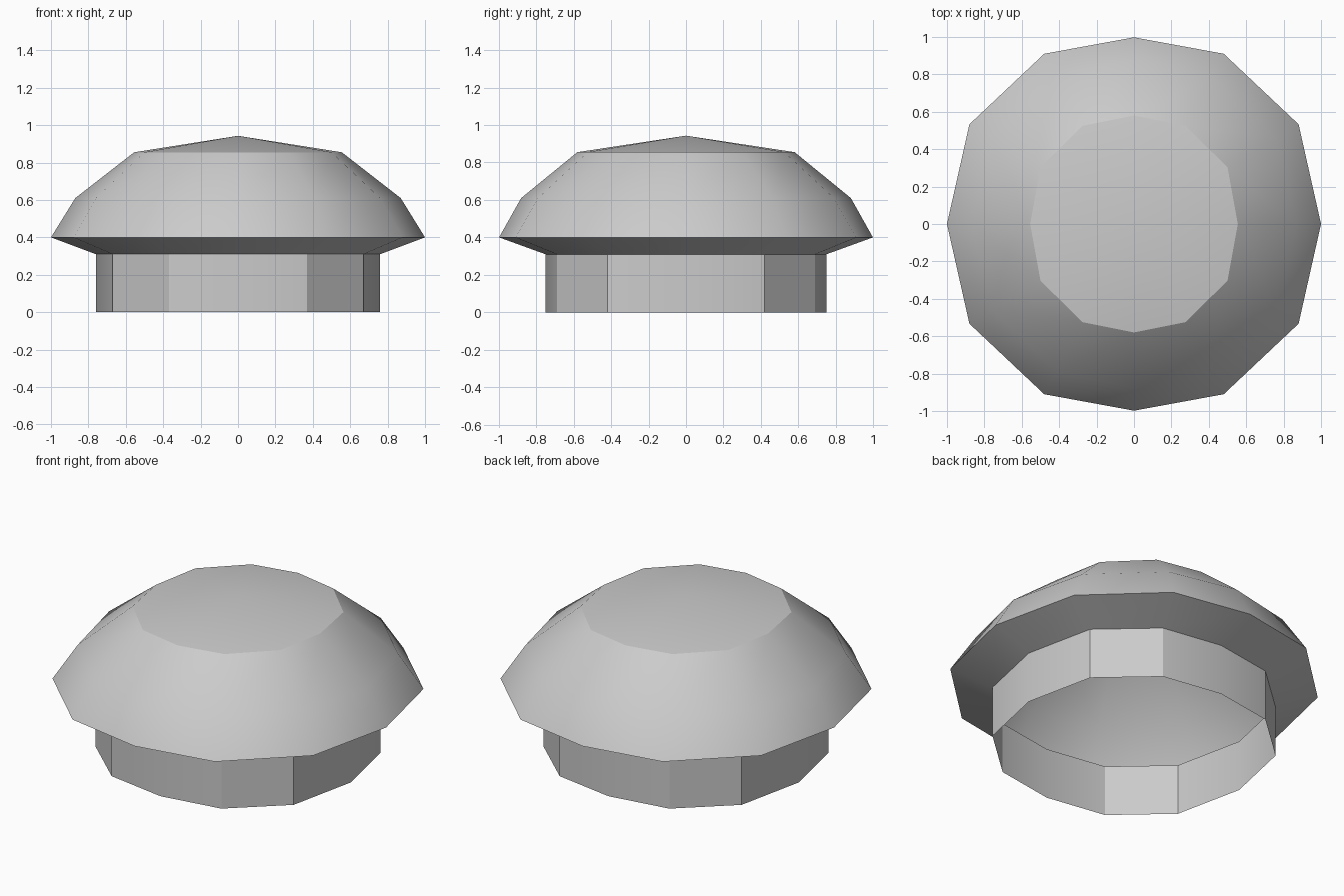
import bpy
import bmesh
from math import radians

cube = bpy.data.objects.get("Cube")
if cube:
    bpy.data.objects.remove(cube, do_unlink=True)

grey = bpy.data.materials.new("plain grey")
grey.use_nodes = True
grey.diffuse_color = (0.6, 0.6, 0.6, 1)
grey.node_tree.nodes["Principled BSDF"].inputs["Base Color"].default_value = (0.6, 0.6, 0.6, 1)


def ring(bm, z, quarter):
    """Mirror a quarter outline, from +x to +y, into a twelve-sided ring."""
    half = quarter + [(-x, y) for x, y in quarter[-2::-1]]
    outline = half + [(x, -y) for x, y in half[-2:0:-1]]
    return [bm.verts.new((x, y, z)) for x, y in outline]


def bridge(bm, lower, upper):
    n = len(lower)
    for i in range(n):
        j = (i + 1) % n
        bm.faces.new((lower[i], lower[j], upper[j], upper[i]))


# Hollow stem and dome shell, from the open bottom up
bm = bmesh.new()
stem = [(0.76, 0), (0.67, 0.42), (0.37, 0.69), (0, 0.75)]
rings = [
    ring(bm, 0, stem),
    ring(bm, 0.31, stem),
    ring(bm, 0.4, [(1, 0), (0.88, 0.533), (0.48, 0.91), (0, 0.998)]),
    ring(bm, 0.61, [(0.87, 0), (0.76, 0.46), (0.41, 0.79), (0, 0.88)]),
    ring(bm, 0.855, [(0.555, 0), (0.5, 0.303), (0.275, 0.525), (0, 0.58)]),
]
for lower, upper in zip(rings, rings[1:]):
    bridge(bm, lower, upper)

# Shallow pointed top
tip = bm.verts.new((0, 0, 0.943))
top = rings[-1]
for i, v in enumerate(top):
    bm.faces.new((v, top[(i + 1) % len(top)], tip))

mesh = bpy.data.meshes.new("domed_cap")
bm.to_mesh(mesh)
bm.free()
mesh.materials.append(grey)
cap = bpy.data.objects.new("domed_cap", mesh)
bpy.context.collection.objects.link(cap)

bpy.context.view_layer.objects.active = cap
cap.select_set(True)
bpy.ops.object.shade_smooth_by_angle(angle=radians(30))
